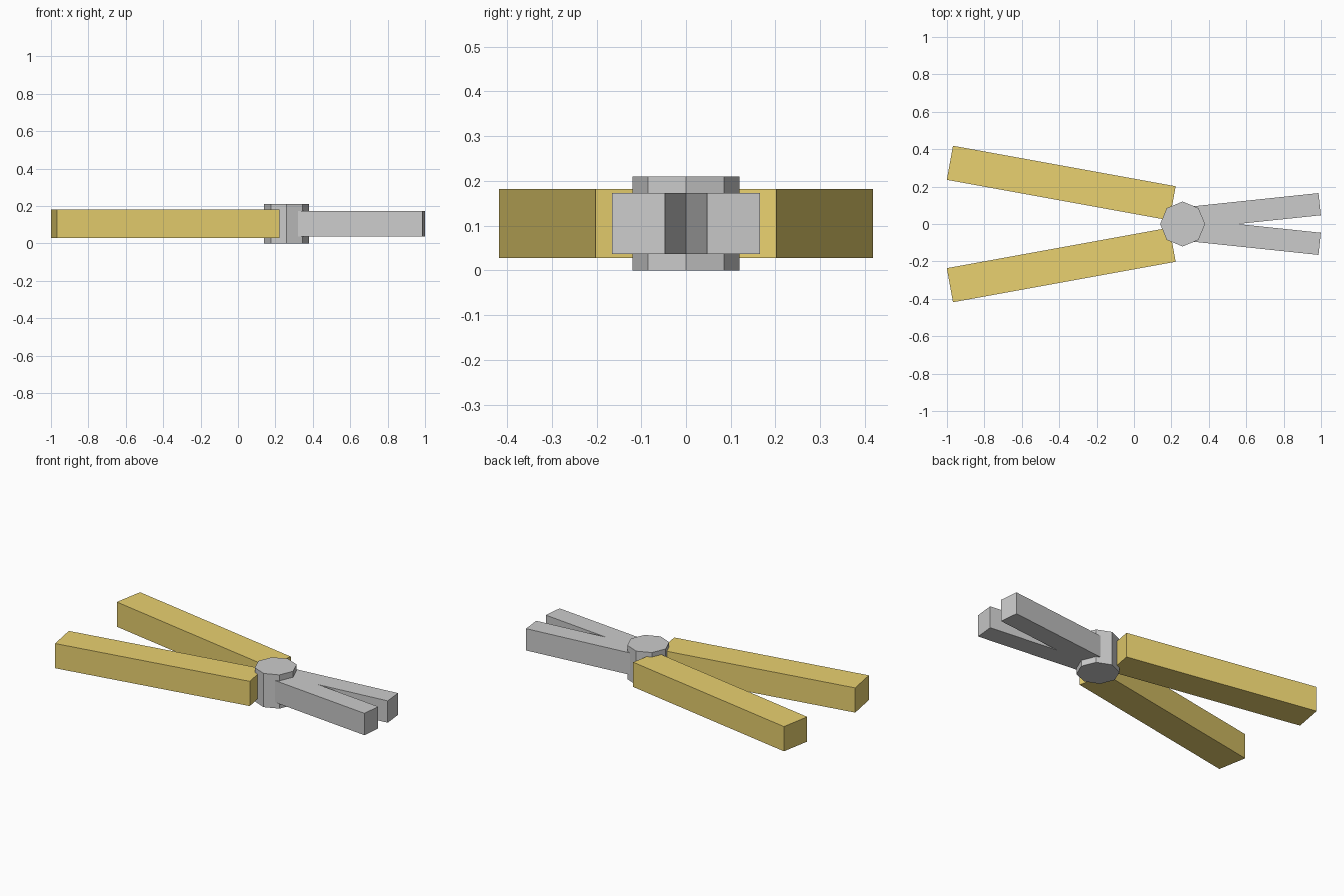
import bpy, math
from mathutils import Matrix, Vector

if "Cube" in bpy.data.objects:
    bpy.data.objects.remove(bpy.data.objects["Cube"])


def material(name, color):
    m = bpy.data.materials.new(name)
    m.diffuse_color = color
    m.use_nodes = True
    m.node_tree.nodes["Principled BSDF"].inputs["Base Color"].default_value = m.diffuse_color
    return m


def bar(name, center, size, angle, mat=None):
    """Box of a given size, turned about z by an angle in degrees."""
    bpy.ops.mesh.primitive_cube_add(size=1)
    ob = bpy.context.object
    ob.name = name
    ob.data.transform(Matrix.Translation(Vector(center))
                      @ Matrix.Rotation(math.radians(angle), 4, 'Z')
                      @ Matrix.Diagonal((*size, 1)))
    if mat:
        ob.data.materials.append(mat)
    return ob


grip_yellow = material("grip_yellow", (0.82, 0.64, 0.16, 1))

# Eight-sided pivot
bpy.ops.mesh.primitive_cylinder_add(vertices=8, radius=0.12, depth=0.21,
                                    location=(0.26, 0, 0.105))
bpy.context.object.name = "pivot"

# Mirrored pairs of handles and jaws
MID = 0.105
TILT = math.radians(6)
TIP = Vector((0.993, 0.106))          # middle of the jaw's front face
JAW_LENGTH = 0.71
jaw_mid = TIP - Vector((math.cos(TILT), math.sin(TILT))) * JAW_LENGTH / 2

for side, s in (("left", 1), ("right", -1)):
    bar(f"handle_{side}", (-0.389, s * 0.219, MID),
        (1.21, 0.185, 0.154), -s * 10.3, grip_yellow)
    bar(f"jaw_{side}", (jaw_mid.x, s * jaw_mid.y, MID),
        (JAW_LENGTH, 0.119, 0.136), s * 6)
